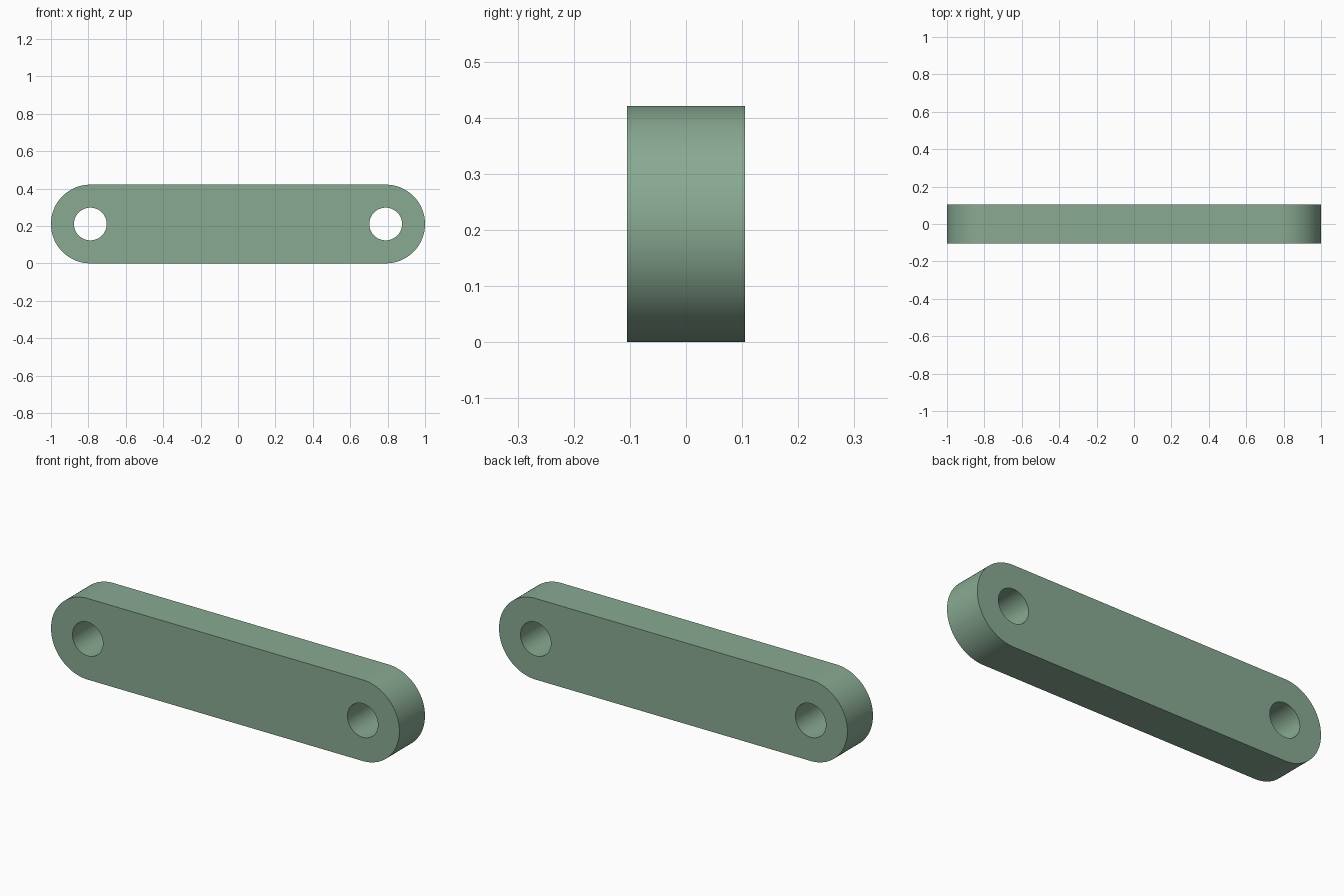
import bpy, bmesh, math
from mathutils import Vector

if "Cube" in bpy.data.objects:
    bpy.data.objects.remove(bpy.data.objects["Cube"])

R, HOLE_R, CX, THICK = 0.2105, 0.0875, 0.7895, 0.21
SEG = 64


def arc(cx, r, start, sweep, n):
    """Points on an arc in the XZ plane, centred at mid height."""
    return [Vector((cx + r * math.cos(start + sweep * i / n), -THICK / 2,
                    R + r * math.sin(start + sweep * i / n))) for i in range(n + 1)]


def add_loop(bm, pts):
    verts = [bm.verts.new(p) for p in pts]
    return [bm.edges.new((verts[i - 1], verts[i])) for i in range(len(verts))]


bm = bmesh.new()

# Rounded-end outline and the two pin holes
edges = add_loop(bm, arc(CX, R, -math.pi / 2, math.pi, SEG)
                 + arc(-CX, R, math.pi / 2, math.pi, SEG))
for side in (-1, 1):
    edges += add_loop(bm, arc(side * CX, HOLE_R, 0, 2 * math.pi, SEG)[:-1])

# Front face, then thickness
bmesh.ops.triangle_fill(bm, use_beauty=True, edges=edges, normal=(0, -1, 0))
ext = bmesh.ops.extrude_face_region(bm, geom=bm.faces[:], use_keep_orig=True)
bmesh.ops.translate(bm, vec=(0, THICK, 0),
                    verts=[g for g in ext["geom"] if isinstance(g, bmesh.types.BMVert)])
bmesh.ops.recalc_face_normals(bm, faces=bm.faces[:])

mesh = bpy.data.meshes.new("link_bar")
bm.to_mesh(mesh)
bm.free()
bar = bpy.data.objects.new("link_bar", mesh)
bpy.context.collection.objects.link(bar)

# Soft green finish
mat = bpy.data.materials.new("soft_green")
mat.diffuse_color = (0.25, 0.40, 0.29, 1)
mat.use_nodes = True
mat.node_tree.nodes["Principled BSDF"].inputs["Base Color"].default_value = mat.diffuse_color
mesh.materials.append(mat)

# Smooth round walls with crisp rims
bpy.context.view_layer.objects.active = bar
bar.select_set(True)
bpy.ops.object.shade_smooth_by_angle(angle=math.radians(30))
